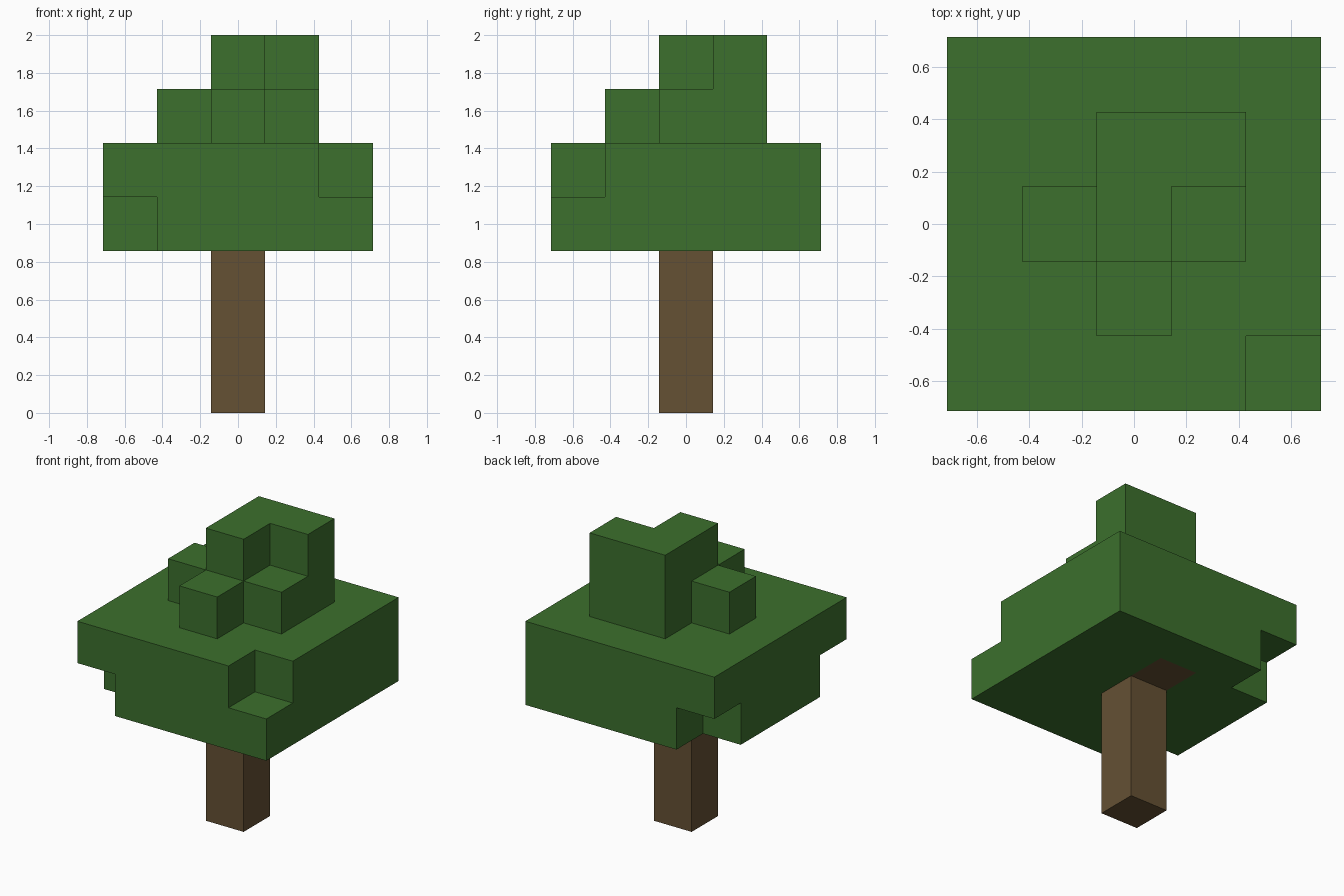
import bpy
import bmesh
from mathutils import Vector

if "Cube" in bpy.data.objects:
    bpy.data.objects.remove(bpy.data.objects["Cube"], do_unlink=True)

U = 2 / 7  # edge of one block; the tree is seven blocks tall


def material(name, rgb):
    m = bpy.data.materials.new(name)
    m.use_nodes = True
    m.diffuse_color = (*rgb, 1)
    m.node_tree.nodes["Principled BSDF"].inputs["Base Color"].default_value = (*rgb, 1)
    return m


def layer(z, half, missing=()):
    """Square layer of blocks with some corners left out."""
    span = range(-half, half + 1)
    return {(x, y, z) for x in span for y in span} - {(x, y, z) for x, y in missing}


def build(name, cells, solid, mat):
    """Mesh the faces of the blocks that are not covered by another block."""
    bm = bmesh.new()
    for cell in cells:
        centre = Vector(cell) + Vector((0, 0, 0.5))
        for axis in range(3):
            for sign in (-1, 1):
                n, a = Vector((0, 0, 0)), Vector((0, 0, 0))
                n[axis] = sign
                if tuple(int(c + d) for c, d in zip(cell, n)) in solid:
                    continue
                a[(axis + 1) % 3] = 1
                b = n.cross(a)
                corners = (a + b, b - a, -a - b, a - b)
                bm.faces.new([bm.verts.new((centre + (n + c) / 2) * U) for c in corners])
    bmesh.ops.remove_doubles(bm, verts=bm.verts, dist=0.001)
    mesh = bpy.data.meshes.new(name)
    bm.to_mesh(mesh)
    bm.free()
    mesh.materials.append(mat)
    bpy.context.collection.objects.link(bpy.data.objects.new(name, mesh))


bark = material("bark brown", (0.130, 0.082, 0.034))
leaf = material("leaf green", (0.045, 0.162, 0.026))

# Trunk, and a log set flush into the underside of the leaves
trunk = {(0, 0, z) for z in range(3)}
log = {(0, 1, 3)}

# Wide leaf layers with missing corners
canopy = layer(3, 2, [(-2, -2), (-2, 2)]) | layer(4, 2, [(2, -2)])
# Crown: a cross with one filled corner, then an L of three blocks
crown_top = {(0, 0), (0, 1), (1, 1)}
crown_base = crown_top | {(1, 0), (-1, 0), (0, -1)}
canopy |= {(x, y, 5) for x, y in crown_base} | {(x, y, 6) for x, y in crown_top}
canopy -= log

solid = trunk | log | canopy
build("trunk", trunk, solid, bark)
build("branch_log", log, solid, bark)
build("leaf_canopy", canopy, solid, leaf)
